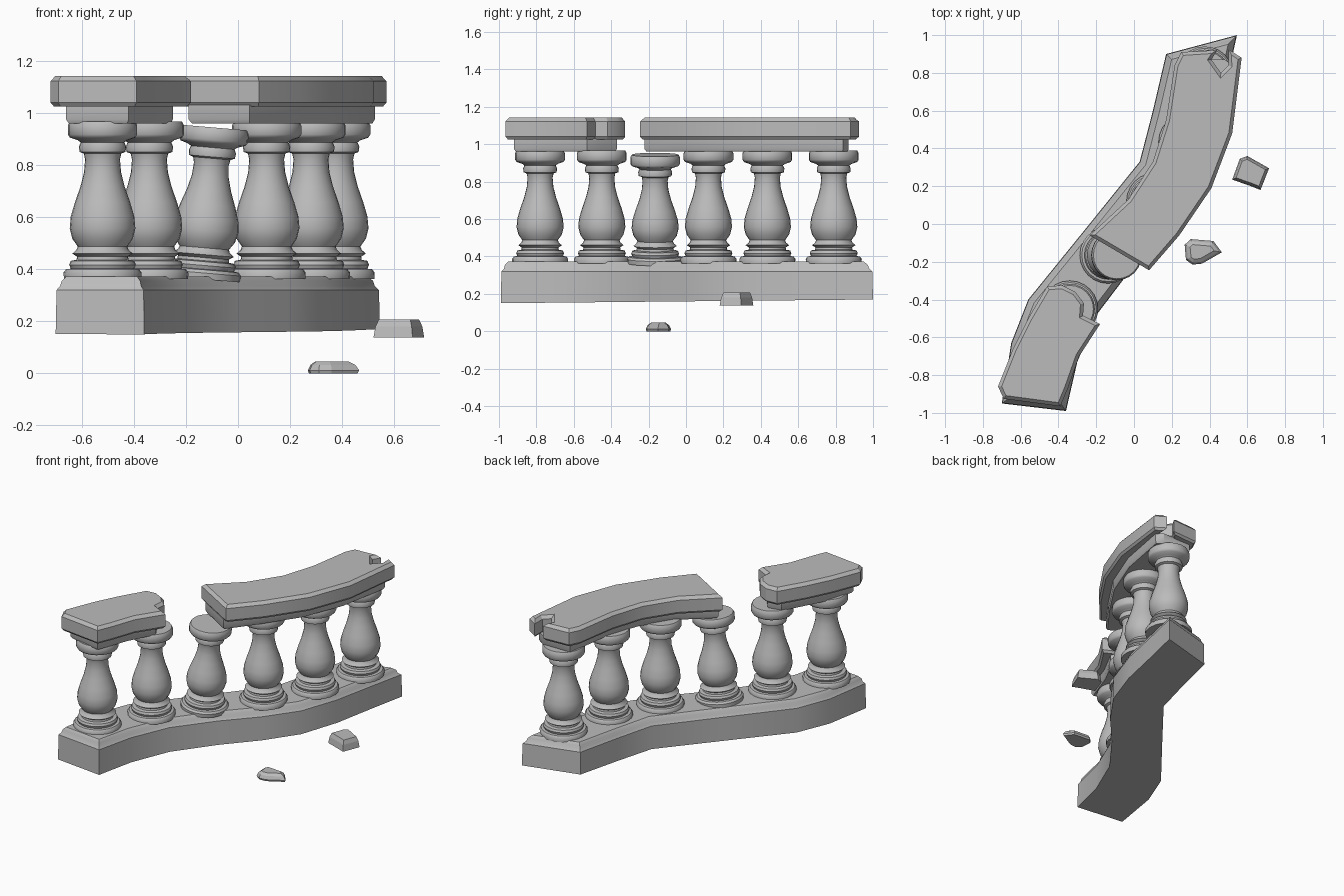
import bpy, bmesh, math
from mathutils import Vector, Matrix

cube = bpy.data.objects.get("Cube")
if cube:
    bpy.data.objects.remove(cube)

stone = bpy.data.materials.new("grey_stone")
stone.use_nodes = True
GREY = (0.5, 0.5, 0.5, 1)
stone.diffuse_color = GREY
stone.node_tree.nodes["Principled BSDF"].inputs["Base Color"].default_value = GREY


def finish(name, bm, angle):
    bmesh.ops.recalc_face_normals(bm, faces=bm.faces)
    mesh = bpy.data.meshes.new(name)
    bm.to_mesh(mesh)
    bm.free()
    mesh.materials.append(stone)
    obj = bpy.data.objects.new(name, mesh)
    bpy.context.collection.objects.link(obj)
    bpy.ops.object.select_all(action='DESELECT')
    obj.select_set(True)
    bpy.context.view_layer.objects.active = obj
    if angle:
        bpy.ops.object.shade_smooth_by_angle(angle=math.radians(angle))
    return obj


def inset(outline, d):
    """Move an anticlockwise outline inwards by d with mitred corners."""
    pts = [Vector(p) for p in outline]
    out = []
    for i, p in enumerate(pts):
        a = (p - pts[i - 1]).normalized()
        b = (pts[(i + 1) % len(pts)] - p).normalized()
        na, nb = Vector((-a.y, a.x)), Vector((-b.y, b.x))
        out.append(p + (na + nb) * d / max(1 + na.dot(nb), 0.5))
    return out


def skin(bm, rings):
    for lo, hi in zip(rings, rings[1:]):
        for i in range(len(lo)):
            j = (i + 1) % len(lo)
            bm.faces.new((lo[i], lo[j], hi[j], hi[i]))
    bm.faces.new(rings[0][::-1])
    bm.faces.new(rings[-1])


def slab(name, outline, layers, angle=30, slope=0):
    """Stack inset copies of an outline; slope tilts the lowest layer along y."""
    bm = bmesh.new()
    rings = []
    for k, (z, d) in enumerate(layers):
        rings.append([bm.verts.new((p.x, p.y, z + (slope * p.y if k == 0 else 0)))
                      for p in inset(outline, d)])
    skin(bm, rings)
    return finish(name, bm, angle)


# Curved plinth with a chamfered upper step
plinth = [(-.36, -.99), (-.3, -.73), (-.19, -.47), (0, -.22), (.19, -.01), (.34, .2),
          (.43, .46), (.49, .75), (.545, 1), (.17, .9), (.1, .6), (.03, .33),
          (-.26, -.03), (-.56, -.4), (-.65, -.63), (-.7, -.95)]
slab("plinth", plinth, [(.16, 0), (.32, .003), (.335, .015), (.355, .02), (.372, .035)],
     slope=.01)

# Turned balusters
PROFILE = [(.148, .36), (.15, .385), (.14, .398), (.122, .4), (.128, .415), (.122, .43),
           (.1, .434), (.098, .446), (.116, .458), (.1, .472), (.095, .485), (.116, .515),
           (.126, .555), (.122, .6), (.106, .655), (.085, .715), (.071, .77), (.067, .82),
           (.072, .842), (.088, .848), (.091, .868), (.084, .885), (.095, .893),
           (.125, .903), (.133, .915), (.133, .95), (.125, .965)]


def baluster(name, x, y, height=1.0, lean=(0, 0), sides=24):
    bm = bmesh.new()
    rings = []
    for r, z in PROFILE:
        rings.append([bm.verts.new((r * math.cos(t), r * math.sin(t), (z - .36) * height))
                      for t in (2 * math.pi * i / sides for i in range(sides))])
    skin(bm, rings)
    obj = finish(name, bm, 42)
    obj.matrix_world = (Matrix.Translation((x, y, .362))
                        @ Matrix.Rotation(lean[0], 4, 'X') @ Matrix.Rotation(lean[1], 4, 'Y'))


SPOTS = [(-.52, -.78), (-.34, -.45), (-.14, -.165), (.11, .12), (.28, .435), (.375, .79)]
for n, (x, y) in enumerate(SPOTS):
    loose = n == 2
    baluster(f"baluster_{n + 1}", x, y, .965 if loose else 1.0,
             (0, .085) if loose else (0, 0))

# Handrail in two broken lengths, each over a narrower bed
RAIL = [(1.025, .012), (1.04, 0), (1.122, 0), (1.142, .018)]
BED = [(.96, .008), (.975, 0), (1.03, 0)]

short_rail = [(-.39, -.965), (-.35, -.87), (-.29, -.7), (-.18, -.53), (-.27, -.485),
              (-.265, -.42), (-.31, -.36), (-.38, -.325), (-.46, -.33), (-.56, -.5),
              (-.64, -.66), (-.72, -.86), (-.69, -.925)]
slab("short_handrail", short_rail, RAIL)
short_bed = [(-.42, -.92), (-.34, -.7), (-.25, -.53), (-.29, -.46), (-.36, -.37),
             (-.45, -.39), (-.59, -.65), (-.66, -.87)]
slab("short_rail_bed", short_bed, BED)

long_rail = [(.08, -.245), (.24, -.06), (.41, .19), (.52, .48), (.57, .88), (.5, .925),
             (.5, .84), (.46, .8), (.41, .87), (.44, .92), (.25, .91), (.215, .84),
             (.17, .55), (.1, .33), (-.03, .13), (-.235, -.06)]
slab("long_handrail", long_rail, RAIL)
long_bed = [(.045, -.222), (.19, -.03), (.35, .21), (.46, .49), (.525, .84), (.48, .87),
            (.27, .87), (.225, .55), (.15, .31), (.02, .1), (-.19, -.08)]
slab("long_rail_bed", long_bed, BED)

# Fallen fragments
upper_chip = [(.52, .235), (.62, .2), (.67, .18), (.715, .295), (.6, .36), (.56, .345)]
slab("upper_fragment", upper_chip, [(.137, 0), (.18, .006), (.207, .016)], 0)
lower_chip = [(.275, -.19), (.31, -.215), (.36, -.21), (.465, -.15), (.42, -.09),
              (.3, -.08), (.268, -.11)]
slab("lower_fragment", lower_chip, [(0, .004), (.012, 0), (.033, .01), (.046, .028)], 0)
